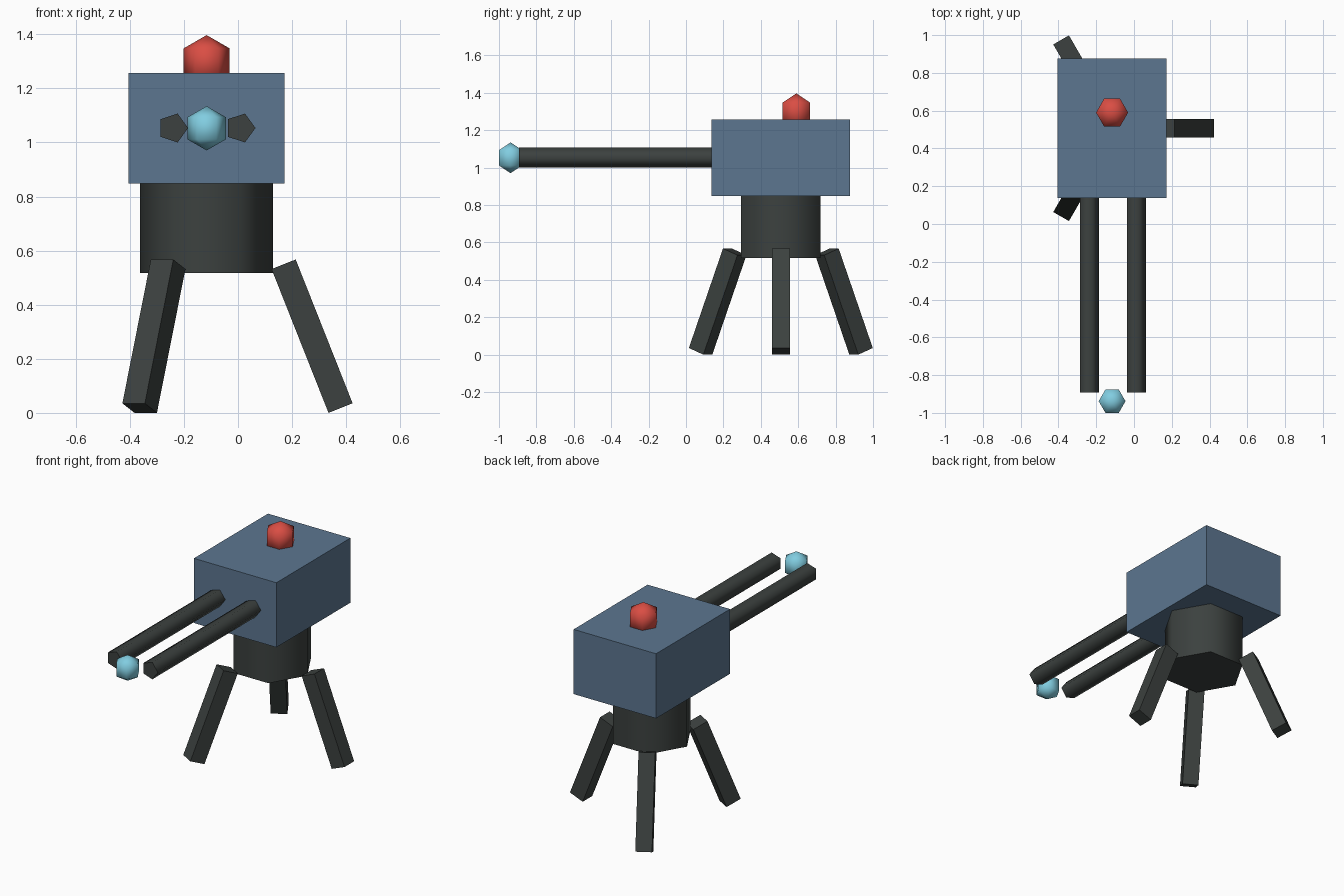
import bpy
import bmesh
from math import cos, sin, pi, radians
from mathutils import Matrix, Vector

default = bpy.data.objects.get("Cube")
if default:
    bpy.data.objects.remove(default, do_unlink=True)

AXIS_X, AXIS_Y = -0.116, 0.507   # vertical axis of body, column and legs


def make_material(name, rgb):
    mat = bpy.data.materials.new(name)
    mat.use_nodes = True
    colour = (*rgb, 1.0)
    mat.diffuse_color = colour
    for node in mat.node_tree.nodes:
        if node.type == 'BSDF_PRINCIPLED':
            node.inputs["Base Color"].default_value = colour
    return mat


steel_blue = make_material("steel blue", (0.107, 0.182, 0.28))
dark_grey = make_material("dark grey", (0.045, 0.053, 0.05))
red = make_material("red", (0.70, 0.075, 0.057))
light_blue = make_material("light blue", (0.22, 0.61, 0.75))


def finish(name, bm, mat, matrix, smooth=False):
    bmesh.ops.recalc_face_normals(bm, faces=bm.faces)
    mesh = bpy.data.meshes.new(name)
    bm.to_mesh(mesh)
    bm.free()
    mesh.materials.append(mat)
    obj = bpy.data.objects.new(name, mesh)
    obj.matrix_world = matrix
    bpy.context.collection.objects.link(obj)
    if smooth:
        bpy.ops.object.select_all(action='DESELECT')
        obj.select_set(True)
        bpy.context.view_layer.objects.active = obj
        bpy.ops.object.shade_smooth_by_angle(angle=radians(80))
    return obj


def box(name, size, mat, matrix):
    bm = bmesh.new()
    bmesh.ops.create_cube(bm, size=1.0)
    bmesh.ops.scale(bm, vec=Vector(size), verts=bm.verts)
    return finish(name, bm, mat, matrix)


def lathe(name, profile, sides, mat, matrix):
    """Turn (radius, height) points around z, first corner on +x."""
    bm = bmesh.new()
    rings = []
    for r, z in profile:
        count = sides if r > 0 else 1
        rings.append([bm.verts.new((r * cos(2 * pi * i / sides),
                                    r * sin(2 * pi * i / sides), z))
                      for i in range(count)])
    for low, high in zip(rings, rings[1:]):
        for i in range(sides):
            j = (i + 1) % sides
            corners = [low[i % len(low)], low[j % len(low)],
                       high[j % len(high)], high[i % len(high)]]
            bm.faces.new(list(dict.fromkeys(corners)))
    for ring in (rings[0], rings[-1]):
        if len(ring) > 1:
            bm.faces.new(ring)
    return finish(name, bm, mat, matrix, smooth=True)


def ball(name, radius, mat, centre):
    ring = radius * cos(radians(30))
    profile = [(0, -radius), (ring, -radius / 2), (ring, radius / 2), (0, radius)]
    return lathe(name, profile, 6, mat, Matrix.Translation(centre))


# Body block on a six-sided column
box("body", (0.577, 0.74, 0.409), steel_blue,
    Matrix.Translation((AXIS_X, AXIS_Y, 1.0525)))
lathe("column", [(0.246, 0.517), (0.246, 0.87)], 6, dark_grey,
      Matrix.Translation((AXIS_X, AXIS_Y, 0)))

# Twin five-sided barrels pointing forward
for side, offset in (("left", 0.1245), ("right", -0.1245)):
    lathe(side + "_barrel", [(0.056, -0.2), (0.056, 0.893)], 5, dark_grey,
          Matrix.Translation((AXIS_X + offset, 0, 1.0535)) @ Matrix.Rotation(pi / 2, 4, 'X'))

# Faceted balls at the muzzle and on the roof
ball("muzzle_ball", 0.082, light_blue, (AXIS_X, -0.938, 1.0525))
ball("roof_light", 0.098, red, (AXIS_X, 0.59, 1.299))

# Three splayed legs around the column
for name, angle in (("left_leg", 0), ("back_right_leg", 120), ("front_right_leg", 240)):
    box(name, (0.096, 0.096, 0.572), dark_grey,
        Matrix.Translation((AXIS_X, AXIS_Y, 0))
        @ Matrix.Rotation(radians(angle), 4, 'Z')
        @ Matrix.Translation((0.39, 0, 0.2837))
        @ Matrix.Rotation(radians(-21.6), 4, 'Y'))
